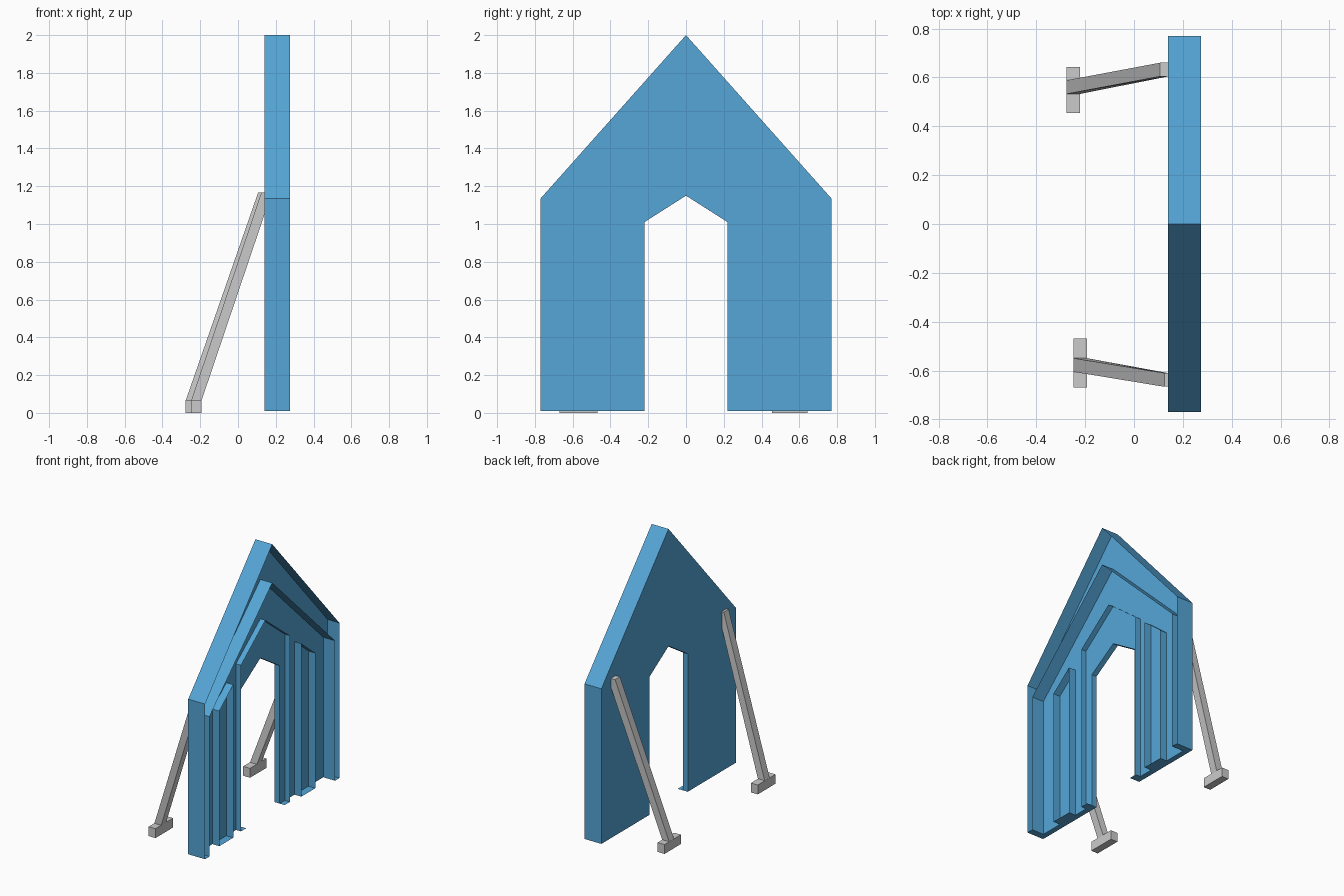
import bpy

if "Cube" in bpy.data.objects:
    bpy.data.objects.remove(bpy.data.objects["Cube"])

BACK, FLOOR, RIM, TRIM, BOX = 0.14, 0.18, 0.275, 0.22, 0.235
Z0 = 0.01

blue = bpy.data.materials.new("blue_paint")
blue.diffuse_color = (0.09, 0.38, 0.68, 1)
blue.use_nodes = True
blue.node_tree.nodes["Principled BSDF"].inputs["Base Color"].default_value = blue.diffuse_color


def make(name, verts, faces, mat=None):
    me = bpy.data.meshes.new(name)
    me.from_pydata(verts, [], faces)
    me.update()
    ob = bpy.data.objects.new(name, me)
    bpy.context.collection.objects.link(ob)
    if mat:
        me.materials.append(mat)
    return ob


def gable(w, eave, apex):
    # open house outline in (y, z), from one foot to the other
    return [(-w, Z0), (-w, eave), (0, apex), (w, eave), (w, Z0)]


def strip(name, pts, x0, x1, closed=False):
    # thin sheet following an outline, running from x0 to x1
    n = len(pts)
    verts = [(x0, y, z) for y, z in pts] + [(x1, y, z) for y, z in pts]
    faces = [(i, (i + 1) % n, (i + 1) % n + n, i + n)
             for i in range(n if closed else n - 1)]
    return make(name, verts, faces, blue)


def prism(name, a, b, mat=None):
    # solid between two matching outlines
    n = len(a)
    faces = [tuple(range(n))[::-1], tuple(range(n, 2 * n))]
    faces += [(i, (i + 1) % n, (i + 1) % n + n, i + n) for i in range(n)]
    return make(name, a + b, faces, mat)


# Gabled wall board with a pointed doorway
outer = gable(0.77, 1.135, 2.0)
door = gable(0.22, 1.01, 1.15)
profile = outer + door[::-1]
prism("wall_board", [(BACK, y, z) for y, z in profile],
      [(FLOOR, y, z) for y, z in profile], blue)

# Thin raised edges around the board
strip("outer_edge", outer, FLOOR, RIM)
strip("inner_edge", gable(0.72, 1.025, 1.72), FLOOR, RIM)
strip("doorway_trim", gable(0.28, 1.215, 1.435), FLOOR, TRIM)

for s, side in ((1, "left"), (-1, "right")):
    # Side panel outlines
    strip(f"{side}_panel_edge",
          [(s * 0.39, Z0), (s * 0.55, Z0), (s * 0.55, 0.99), (s * 0.39, 1.12)],
          FLOOR, BOX, True)
    # Closing plates under the edges
    strip(f"{side}_outer_base", [(s * 0.72, Z0), (s * 0.77, Z0)], FLOOR, RIM)
    strip(f"{side}_door_base", [(s * 0.22, Z0), (s * 0.28, Z0)], FLOOR, TRIM)


def box(name, x0, x1, y0, y1, z0, z1):
    ring = [(x0, y0), (x1, y0), (x1, y1), (x0, y1)]
    return prism(name, [(x, y, z0) for x, y in ring], [(x, y, z1) for x, y in ring])


def brace(side, x, y_low, y_high, x_top, z_hit, foot):
    # sloping beam, sheared in y, cut flush against the board
    xz = [(x, 0.065), (x + 0.055, 0.065), (BACK, z_hit), (BACK, 1.168), (x_top, 1.168)]
    yc = [y_low, y_low, y_high, y_high, y_high]
    prism(f"{side}_brace", [(p[0], y - 0.028, p[1]) for p, y in zip(xz, yc)],
          [(p[0], y + 0.028, p[1]) for p, y in zip(xz, yc)])
    box(f"{side}_brace_foot", x, x + 0.055, *foot, 0, 0.068)


brace("left", -0.277, 0.56, 0.632, 0.107, 1.10, (0.455, 0.642))
brace("right", -0.248, -0.577, -0.638, 0.124, 1.05, (-0.67, -0.468))

# Consistent outward normals on the solid parts
import bmesh
for ob in bpy.context.collection.objects:
    bm = bmesh.new()
    bm.from_mesh(ob.data)
    bmesh.ops.recalc_face_normals(bm, faces=bm.faces)
    bm.to_mesh(ob.data)
    bm.free()
